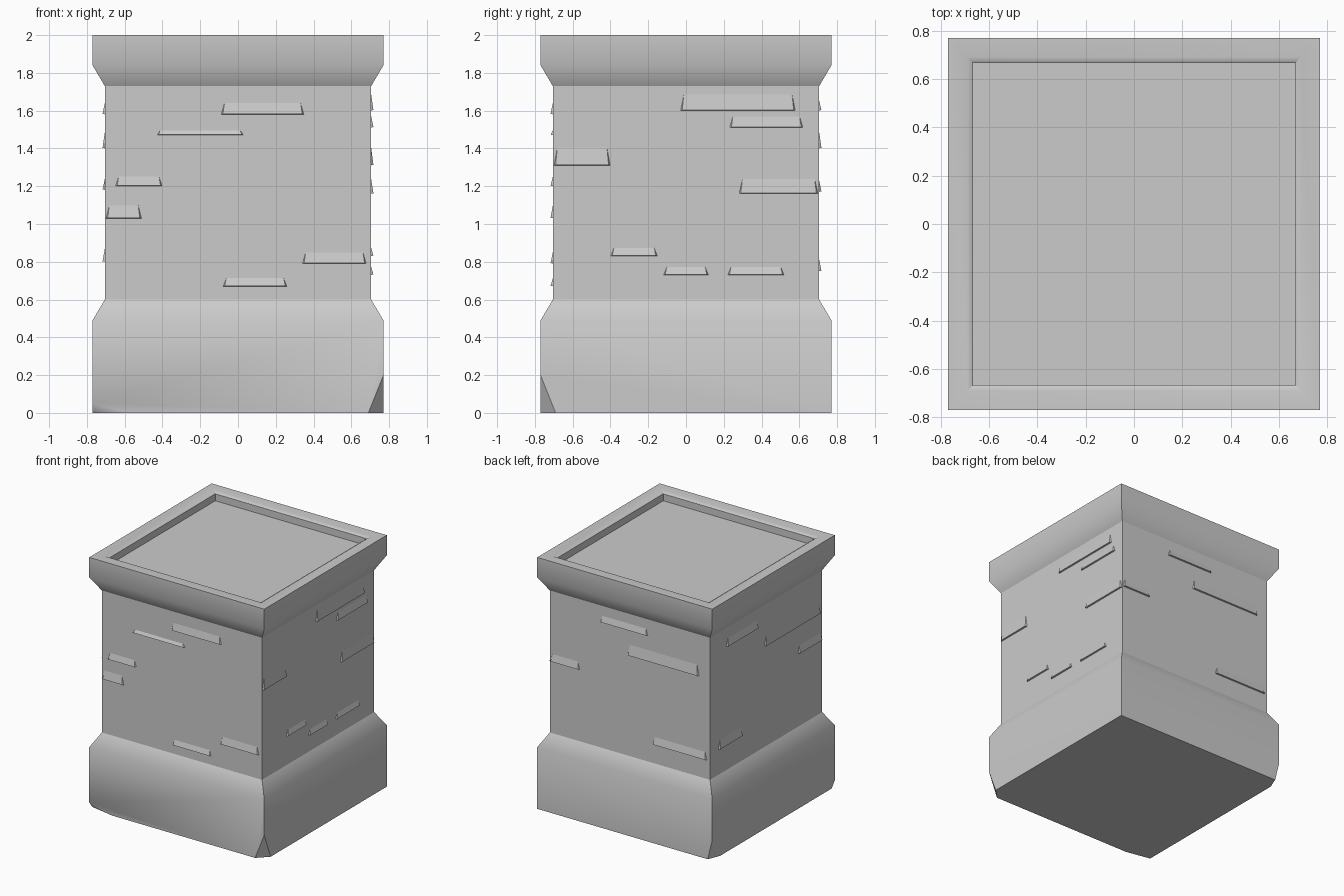
import bpy, bmesh, math
from mathutils import Vector, Matrix

if "Cube" in bpy.data.objects:
    bpy.data.objects.remove(bpy.data.objects["Cube"])

OUT, BODY = 0.77, 0.705


def finish(bm, name, angle=40):
    bmesh.ops.recalc_face_normals(bm, faces=bm.faces)
    me = bpy.data.meshes.new(name)
    bm.to_mesh(me)
    bm.free()
    ob = bpy.data.objects.new(name, me)
    bpy.context.collection.objects.link(ob)
    bpy.ops.object.select_all(action='DESELECT')
    ob.select_set(True)
    bpy.context.view_layer.objects.active = ob
    bpy.ops.object.shade_smooth_by_angle(angle=math.radians(angle))
    return ob


def square_loft(profile, floor=None, top=None):
    """Loft square rings through (half width, height) points."""
    bm = bmesh.new()
    rings = [[bm.verts.new((sx * r, sy * r, z))
              for sx, sy in ((-1, -1), (1, -1), (1, 1), (-1, 1))] for r, z in profile]
    for a, b in zip(rings, rings[1:]):
        for i in range(4):
            j = (i + 1) % 4
            bm.faces.new((a[i], a[j], b[j], b[i]))
    if floor:
        bm.faces.new(rings[0][::-1])
    if top:
        bm.faces.new(rings[-1])
    return bm


# base block with chipped bottom corners
bm = square_loft([(OUT, 0), (OUT, 0.49), (BODY, 0.60)], floor=True)
for sx, sy, a, b, c in ((1, -1, 0.08, 0.08, 0.20), (-1, -1, 0.20, 0.04, 0.05),
                        (-1, 1, 0.04, 0.10, 0.16)):
    cut = bmesh.ops.bisect_plane(
        bm, geom=bm.verts[:] + bm.edges[:] + bm.faces[:],
        plane_co=(sx * (OUT - a), sy * OUT, 0),
        plane_no=Vector((sx / a, sy / b, -1 / c)).normalized(), clear_outer=True)
    bmesh.ops.contextual_create(
        bm, geom=[e for e in cut['geom_cut'] if isinstance(e, bmesh.types.BMEdge)])
finish(bm, "base_block")

# square shaft
finish(square_loft([(BODY, 0.60), (BODY, 1.73)]), "shaft")

# flared cap with a shallow recessed top
finish(square_loft([(BODY, 1.73), (OUT, 1.84), (OUT, 2.0), (0.69, 2.0),
                    (0.665, 1.985), (0.665, 1.93)], top=True), "cap")

# worn brick ledges per side: (u0, u1, z0, z1), u runs to the right seen from outside
ledges = {
    "front": (0, [(-0.09, 0.35, 1.58, 1.65), (-0.43, 0.03, 1.47, 1.50),
                  (-0.65, -0.40, 1.20, 1.26), (-0.70, -0.51, 1.03, 1.11),
                  (0.34, 0.68, 0.79, 0.86), (-0.08, 0.26, 0.67, 0.72)]),
    "right": (90, [(-0.70, -0.40, 1.31, 1.42), (-0.03, 0.58, 1.60, 1.70),
                   (0.23, 0.62, 1.51, 1.58), (0.28, 0.70, 1.16, 1.25),
                   (-0.40, -0.15, 0.83, 0.88), (-0.12, 0.12, 0.73, 0.78),
                   (0.22, 0.52, 0.73, 0.78)]),
    "back": (180, [(-0.26, 0.16, 1.60, 1.66), (-0.02, 0.61, 1.40, 1.50),
                   (-0.70, -0.44, 1.17, 1.24), (0.20, 0.68, 0.75, 0.82)]),
    "left": (270, [(-0.02, 0.68, 1.40, 1.50), (0.40, 0.70, 1.18, 1.25),
                   (-0.50, -0.10, 1.58, 1.65), (-0.60, -0.30, 0.80, 0.88)]),
}
for side, (turn, rows) in ledges.items():
    bm = bmesh.new()
    for u0, u1, z0, z1 in rows:
        back, lip, s = -BODY + 0.002, -BODY - 0.012, 0.02
        pts = [(u0, back, z0), (u1, back, z0), (u1 - s, back, z1), (u0 + s, back, z1),
               (u0 + s / 2, lip, z0 + 0.003), (u1 - s / 2, lip, z0 + 0.003)]
        v = [bm.verts.new(p) for p in pts]
        for f in ((0, 1, 5, 4), (4, 5, 2, 3), (0, 4, 3), (1, 2, 5), (0, 3, 2, 1)):
            bm.faces.new([v[i] for i in f])
    bm.transform(Matrix.Rotation(math.radians(turn), 4, 'Z'))
    finish(bm, side + "_brick_ledges", 20)
